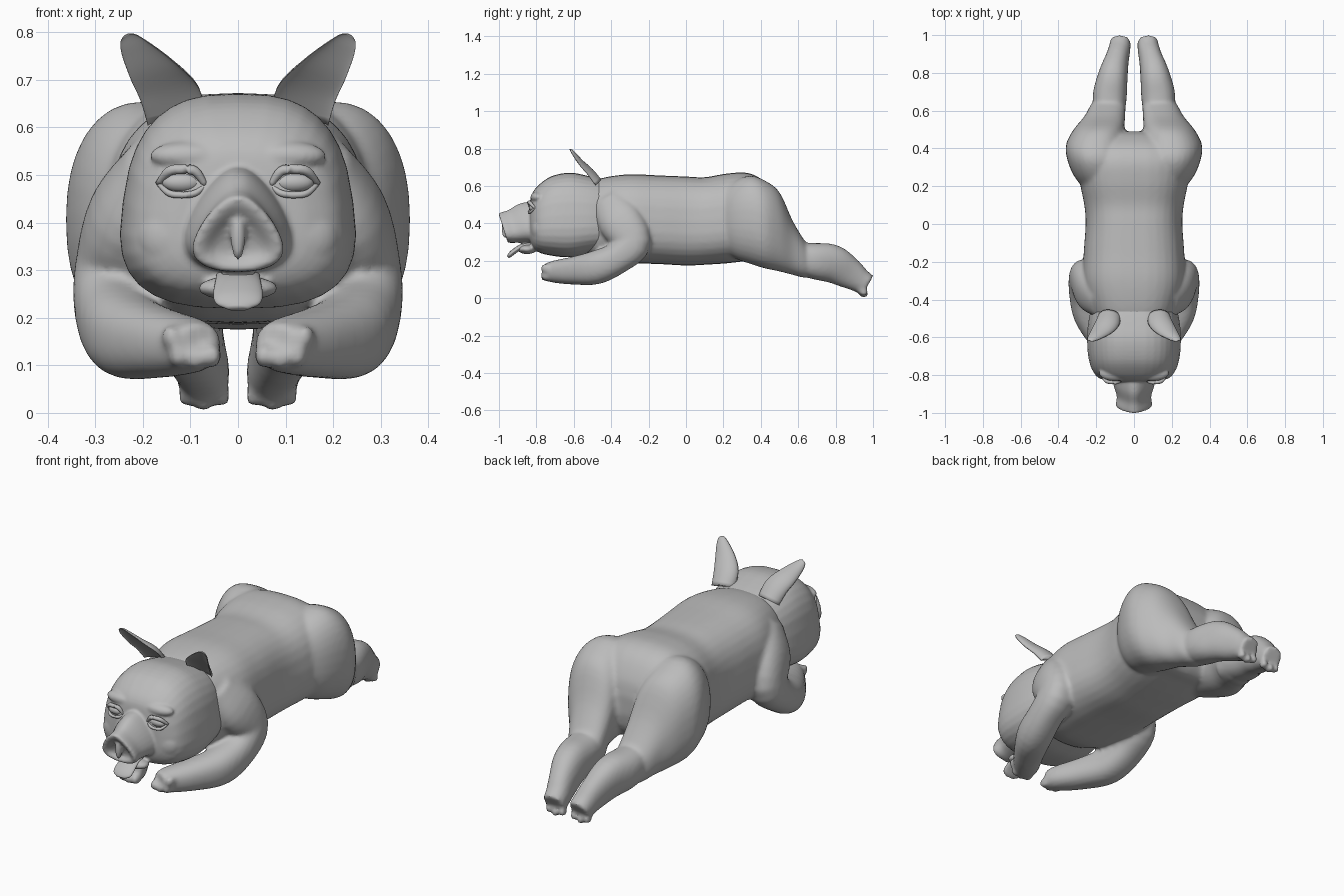
import bpy, bmesh, math
from mathutils import Vector, Matrix

if "Cube" in bpy.data.objects:
    bpy.data.objects.remove(bpy.data.objects["Cube"])

grey = bpy.data.materials.new("plain grey")
grey.use_nodes = True
COLOUR = (0.5, 0.5, 0.5, 1)
grey.diffuse_color = COLOUR
grey.node_tree.nodes["Principled BSDF"].inputs["Base Color"].default_value = COLOUR


def spline(pts, steps):
    """Smooth curve through points that also carry their radii."""
    p = [Vector(q) for q in pts]
    p = [p[0] * 2 - p[1]] + p + [p[-1] * 2 - p[-2]]
    out = []
    for i in range(1, len(p) - 2):
        a, b, c, d = p[i - 1:i + 3]
        for k in range(steps):
            t = k / steps
            out.append(0.5 * (2 * b + (c - a) * t + (2 * a - 5 * b + 4 * c - d) * t**2
                              + (3 * b - a - 3 * c + d) * t**3))
    return out + [p[-2]]


def tube(bm, pts, n=2.0, taper=0, shear=0, flat=False, cup=1, steps=4, sides=32):
    """Skin rings of (x, y, z, half width, half height) along a path."""
    path = spline(pts, steps)
    rings = []
    for i, q in enumerate(path):
        pos = Vector(q[:3])
        t = Vector(path[min(i + 1, len(path) - 1)][:3]) - Vector(path[max(i - 1, 0)][:3])
        t = Vector((0, 1, 0)) if flat else t.normalized()
        u = Vector((1, 0, 0))
        u = (u - t * u.dot(t)).normalized()
        v = u.cross(t)
        ring = []
        for k in range(sides):
            ang = 2 * math.pi * k / sides
            c, s = [math.copysign(abs(w) ** (2 / n), w) for w in (math.cos(ang), math.sin(ang))]
            across = max(q[3], 0.003) * c * (1 - taper * s)
            up = max(q[4], 0.003) * s * (cup if s > 0 else 1)
            ring.append(bm.verts.new(pos + u * across + v * up + Vector((0, -shear * up, 0))))
        rings.append(ring)
    for r0, r1 in zip(rings, rings[1:]):
        for k in range(sides):
            j = (k + 1) % sides
            bm.faces.new((r0[k], r0[j], r1[j], r1[k]))
    bm.faces.new(rings[0])
    bm.faces.new(rings[-1])


def ball(bm, loc, size):
    m = Matrix.Translation(loc) @ Matrix.Diagonal((*size, 1))
    bmesh.ops.create_uvsphere(bm, u_segments=24, v_segments=14, radius=1, matrix=m)


def flip(pts, side):
    return [(p[0] * side, *p[1:]) for p in pts]


def finish(bm, name, voxel=0, smooth=0):
    bmesh.ops.recalc_face_normals(bm, faces=bm.faces[:])
    mesh = bpy.data.meshes.new(name)
    bm.to_mesh(mesh)
    bm.free()
    mesh.materials.append(grey)
    ob = bpy.data.objects.new(name, mesh)
    bpy.context.collection.objects.link(ob)
    for f in mesh.polygons:
        f.use_smooth = True
    # Fuse overlapping volumes into one soft skin
    if voxel:
        r = ob.modifiers.new("fuse", 'REMESH')
        r.mode = 'VOXEL'
        r.voxel_size = voxel
        r.use_smooth_shade = True
        s = ob.modifiers.new("soften", 'SMOOTH')
        s.factor = 0.5
        s.iterations = smooth
    return ob


# Body: torso, arms and legs
body = bmesh.new()
tube(body, [(0, -.54, .42, .19, .19), (0, -.44, .42, .235, .225), (0, -.3, .425, .27, .238),
            (0, -.15, .42, .265, .237), (0, 0, .413, .255, .238), (0, .1, .413, .262, .234),
            (0, .22, .427, .285, .24), (0, .33, .435, .29, .235), (0, .41, .42, .25, .21),
            (0, .47, .41, .16, .13), (0, .49, .41, .06, .05)], n=2.7, taper=.06, flat=True)
for side in (1, -1):
    # Thigh
    tube(body, flip([(.16, .16, .42, .08, .12), (.18, .25, .42, .135, .2), (.195, .34, .42, .158, .235),
                     (.2, .42, .395, .16, .235), (.185, .5, .355, .135, .212),
                     (.155, .57, .27, .108, .145), (.135, .64, .205, .088, .095),
                     (.13, .68, .2, .05, .06)], side), n=2.3, flat=True)
    # Shin and foot
    tube(body, flip([(.13, .57, .22, .08, .08), (.128, .68, .2, .09, .096), (.112, .78, .185, .079, .102),
                     (.09, .87, .135, .063, .085), (.076, .93, .095, .057, .066),
                     (.072, .97, .07, .054, .06)], side), n=2.3)
    for x, z in ((.033, .035), (.072, .025), (.108, .035)):
        ball(body, (side * x, .95, z), (.017, .025, .024))
    # Arm
    tube(body, flip([(.16, -.41, .51, .08, .09), (.23, -.35, .41, .085, .12), (.257, -.285, .3, .086, .1),
                     (.262, -.36, .22, .082, .085), (.235, -.48, .165, .085, .09),
                     (.17, -.6, .148, .075, .075), (.105, -.7, .142, .064, .06),
                     (.08, -.75, .14, .05, .046)], side), n=2.3)
    for x, z in ((.055, .12), (.09, .115), (.125, .12), (.14, .16)):
        ball(body, (side * x, -.745, z), (.022, .033, .026))
finish(body, "body", .011, 6)

# Head with snout, brows, cheeks and lower lip
head = bmesh.new()
tube(head, [(0, -.835, .42, .1, .08), (0, -.825, .42, .15, .135), (0, -.79, .425, .205, .178),
            (0, -.72, .44, .233, .212), (0, -.62, .445, .242, .226), (0, -.52, .445, .236, .208),
            (0, -.42, .44, .215, .185)], n=2.8, taper=.13, flat=True)
tube(head, [(0, -.78, .4, .12, .12), (0, -.86, .4, .1, .105), (0, -.92, .385, .083, .088),
            (0, -.96, .378, .087, .082), (0, -.978, .376, .083, .077), (0, -.974, .37, .066, .06),
            (0, -.957, .365, .045, .04), (0, -.95, .365, .02, .02)],
     n=2.2, taper=.45, shear=.31, flat=True)
ball(head, (0, -.968, .375), (.016, .018, .055))
ball(head, (0, -.85, .262), (.085, .05, .026))
for side in (1, -1):
    ball(head, (side * .1, -.79, .54), (.085, .042, .032))
    ball(head, (side * .12, -.785, .37), (.09, .045, .075))
finish(head, "head", .007, 4)

# Tongue
tongue = bmesh.new()
tube(tongue, [(0, -.8, .295, .045, .012), (0, -.87, .28, .047, .014), (0, -.92, .25, .052, .014),
              (0, -.942, .23, .046, .012), (0, -.952, .219, .022, .007)])
finish(tongue, "tongue")

for side, word in ((1, "left"), (-1, "right")):
    # Cupped ear
    ear = bmesh.new()
    tube(ear, flip([(.13, -.49, .61, .06, .045), (.142, -.53, .665, .064, .04), (.178, -.572, .715, .052, .03),
                    (.213, -.603, .76, .034, .022), (.23, -.617, .785, .02, .013),
                    (.235, -.621, .793, .008, .006)], side), cup=-.3)
    finish(ear, word + "_ear")

    # Eyeball and lids
    eye = bmesh.new()
    ball(eye, (side * .117, -.818, .484), (.042, .022, .021))
    finish(eye, word + "_eye")
    lids = bmesh.new()
    for mid, r in ((.512, .01), (.458, .007)):
        bend = (mid - .484) * .85
        tube(lids, flip([(.168, -.808, .482, r * .6, r * .6), (.145, -.832, .484 + bend, r, r),
                         (.117, -.838, mid, r, r), (.09, -.838, .484 + bend, r, r),
                         (.068, -.83, .478, r * .6, r * .6)], side), sides=12)
    finish(lids, word + "_eyelids")
